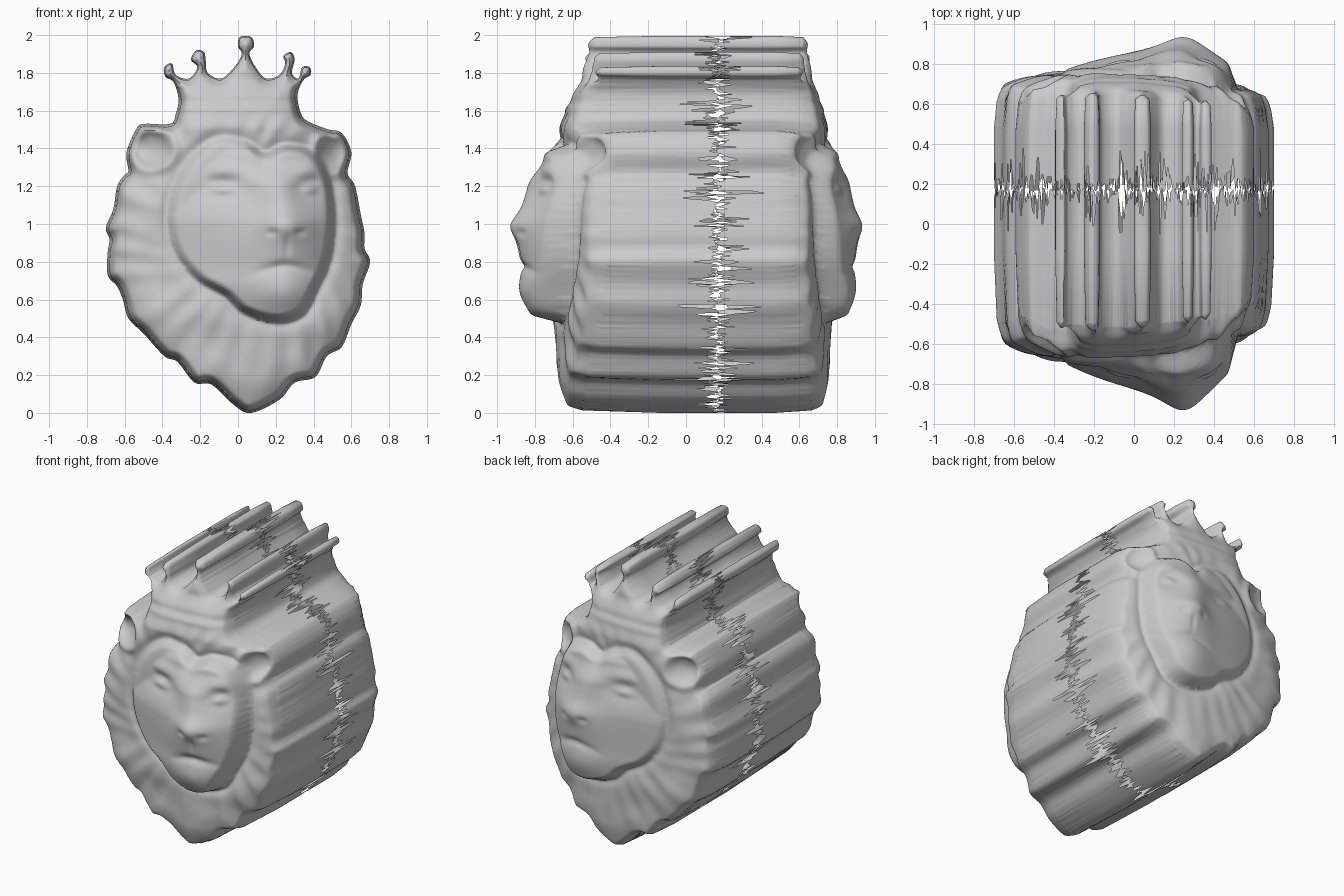
import bpy, bmesh, random
from math import exp, sin, atan2, hypot, pi
from mathutils import Vector, kdtree

if "Cube" in bpy.data.objects:
    bpy.data.objects.remove(bpy.data.objects["Cube"])

random.seed(4)

# Outline of the mane (left side then right side) and of the crown, as x, z
MANE_L = [(.07, 0), (-.02, .04), (-.14, .15), (-.23, .16), (-.32, .27), (-.39, .3), (-.5, .42),
          (-.58, .5), (-.61, .6), (-.64, .67), (-.69, .73), (-.69, .85), (-.68, .92), (-.7, .98),
          (-.66, 1.08), (-.64, 1.2), (-.6, 1.26), (-.58, 1.28), (-.59, 1.38), (-.54, 1.5),
          (-.5, 1.53), (-.36, 1.53)]
CROWN = [(-.33, 1.58), (-.315, 1.66), (-.34, 1.75), (-.385, 1.78), (-.39, 1.83), (-.35, 1.85),
         (-.33, 1.79), (-.26, 1.77), (-.215, 1.83), (-.25, 1.87), (-.22, 1.92), (-.18, 1.91),
         (-.17, 1.86), (-.16, 1.8), (-.09, 1.77), (-.02, 1.83), (.02, 1.9), (0, 1.94),
         (.01, 1.99), (.07, 1.99), (.085, 1.94), (.06, 1.9), (.1, 1.82), (.15, 1.77), (.22, 1.79),
         (.25, 1.85), (.24, 1.89), (.28, 1.91), (.3, 1.87), (.285, 1.8), (.32, 1.77),
         (.34, 1.83), (.38, 1.83), (.385, 1.79), (.345, 1.76), (.315, 1.68), (.34, 1.57)]
MANE_R = [(.4, 1.53), (.48, 1.5), (.55, 1.48), (.6, 1.38), (.58, 1.27), (.62, 1.2), (.65, 1.05),
          (.67, .95), (.67, .87), (.7, .8), (.66, .68), (.65, .57), (.6, .47), (.55, .35),
          (.47, .3), (.41, .19), (.3, .16), (.22, .07)]
# Outline of the raised face
FACE = [(-.1, 1.46), (-.22, 1.39), (-.31, 1.27), (-.37, 1.08), (-.34, .87), (-.22, .71),
        (-.07, .62), (.03, .53), (.2, .48), (.34, .52), (.42, .66), (.49, .83), (.51, 1.05),
        (.48, 1.25), (.4, 1.38), (.26, 1.42), (.14, 1.38), (.04, 1.44)]


def smooth_loop(pts, steps):
    """Closed Catmull-Rom curve through the points."""
    p = [Vector(q) for q in pts]
    out = []
    for i in range(len(p)):
        a, b, c, d = (p[(i + k - 1) % len(p)] for k in range(4))
        for s in range(steps):
            t = s / steps
            out.append(.5 * (2 * b + (c - a) * t + (2 * a - 5 * b + 4 * c - d) * t * t
                             + (3 * b - a - 3 * c + d) * t ** 3))
    return out


def make_tree(loop):
    tree = kdtree.KDTree(len(loop))
    for i, q in enumerate(loop):
        tree.insert((q.x, 0, q.y), i)
    tree.balance()
    return tree


def lerp(table, z):
    for (z0, v0), (z1, v1) in zip(table, table[1:]):
        if z <= z1:
            t = max(0, (z - z0) / (z1 - z0))
            t = t * t * (3 - 2 * t)
            return v0 + (v1 - v0) * t
    return table[-1][1]


def bump(x, z, cx, cz, sx, sz):
    return exp(-((x - cx) / sx) ** 2 - ((z - cz) / sz) ** 2)


outline = smooth_loop(MANE_L + CROWN + MANE_R, 5)
rim = smooth_loop(MANE_L + CROWN + MANE_R, 15)
face = smooth_loop(FACE, 12)
rim_tree, face_tree = make_tree(rim), make_tree(face)

MANE_Z = [(0, .66), (.2, .68), (.5, .70), (1.2, .69), (1.5, .67), (1.6, .64), (1.66, .61),
          (1.78, .56), (2, .53)]
FACE_Z = [(.48, .79), (.72, .83), (1.0, .84), (1.2, .80), (1.35, .75), (1.47, .69)]


def face_side(x, z):
    """Signed distance to the face outline, positive inside."""
    co, i, d = face_tree.find((x, 0, z))
    t = face[(i + 1) % len(face)] - face[i - 1]
    return d if t.x * (z - co.z) - t.y * (x - co.x) > 0 else -d


def mane_depth(x, z, s):
    h = lerp(MANE_Z, z) - .3 * (x + .1) ** 2
    # hair strands sweeping down and out from the face
    r, a = hypot(x - .06, z - 1.0), atan2(z - 1.0, x - .06)
    fade = min(1, max(0, -s / .15)) * (1 - min(1, max(0, (z - 1.5) / .1)))
    h += fade * (.005 * sin(17 * a + 5 * sin(4 * r + 3 * a)) + .003 * sin(31 * a + 9 * r))
    h += .006 * fade * sin(15 * r + 3 * sin(3 * a))
    # ears: set back, raised rim, hollow centre
    for cx, cz, w in ((-.46, 1.4, .14), (.5, 1.38, .11)):
        h -= .09 * bump(x, z, cx * 1.15, cz, .16, .16)
        d = hypot((x - cx) / w, (z - cz) / .13)
        h += .03 * exp(-((d - .85) / .25) ** 2) - .04 * exp(-(d / .55) ** 2)
    return h - .02 * exp(-(s / .04) ** 2)


def face_depth(x, z):
    dx = x - .22
    h = lerp(FACE_Z, z) - (1.7 if dx > 0 else .45) * dx * dx
    h += .05 * bump(x, z, .25, .88, .2, .13)                   # muzzle
    h += .05 * bump(x, z, .25, .99, .13, .07)                  # nose tip
    h += .06 * bump(x, z, .24, .63, .19, .13)                  # chin
    line = .78 - .6 * abs(x - .25) ** 1.5
    h -= .02 * exp(-((z - line) / .025) ** 2 - ((x - .25) / .13) ** 2)   # mouth
    h -= .01 * bump(x, z, .26, .88, .015, .06)                 # lip cleft
    mid = .25 - .25 * (z - 1.0)
    h += .045 * exp(-((x - mid) / .11) ** 2) * bump(0, z, 0, 1.14, 1, .15)  # bridge
    for nx in (.18, .33):
        h -= .015 * bump(x, z, nx, .955, .03, .02)             # nostrils
    for ex, w in ((-.08, .11), (.38, .07)):
        h -= .045 * bump(x, z, ex, 1.2, w, .055)               # eye socket
        h += .04 * bump(x, z, ex, 1.185, w * .65, .03)         # eye
        h += .02 * bump(x, z, ex, 1.29, w, .045)               # brow
    h -= .02 * bump(x, z, .14, 1.37, .05, .1)                  # forehead dip
    return h


def depth(x, z):
    s = face_side(x, z)
    t = min(1, max(0, (s + .015) / .06))
    t = t * t * (3 - 2 * t)
    m = mane_depth(x, z, s)
    h = m + t * (max(face_depth(x, z), m + .025) - m) if t else m
    d = rim_tree.find((x, 0, z))[2]
    soft = 1 - .6 * min(1, max(0, (z - 1.6) / .2))
    return h - soft * (.07 * max(0, 1 - d / .045) ** 2 + .04 * max(0, 1 - d / .16) ** 2)


def inset(x, z):
    """Slight inward squeeze near the outline, so the walls taper to the relief."""
    _, i, d = rim_tree.find((x, 0, z))
    t = (rim[(i + 1) % len(rim)] - rim[i - 1]).normalized()
    return Vector((t.y, 0, -t.x)) * (.014 * max(0, 1 - d / .05) * (.5 if z > 1.72 else 1))


# Flat plate in the outline shape, sliced into a fine grid
plate = bmesh.new()
plate.faces.new([plate.verts.new((q.x, 0, q.y)) for q in outline])
STEP = .0125
for axis, lo, hi in (((1, 0, 0), -.72, .72), ((0, 0, 1), 0, 2)):
    for k in range(1, int((hi - lo) / STEP)):
        v = lo + k * STEP + .0003
        bmesh.ops.bisect_plane(plate, geom=plate.verts[:] + plate.edges[:] + plate.faces[:],
                               dist=1e-5, plane_co=[c * v for c in axis], plane_no=axis)
bmesh.ops.remove_doubles(plate, verts=plate.verts[:], dist=.0008)
for v in plate.verts:
    v.co.y = -depth(v.co.x, v.co.z)

# Front and back shells: relief plus side wall, with a ragged open seam between them
SEAM = .17
for name, back in (("front_lion_relief", False), ("back_lion_relief", True)):
    bm = plate.copy()
    relief = bm.verts[:]
    if back:
        for v in relief:
            v.co.y = .94 - .7 * (.94 + v.co.y)
    edges = [e for e in bm.edges if len(e.link_faces) == 1]
    sign = 1 if back else -1
    for last in (False, True):
        geom = bmesh.ops.extrude_edge_only(bm, edges=edges)["geom"]
        edges = [g for g in geom if isinstance(g, bmesh.types.BMEdge)]
        for v in (g for g in geom if isinstance(g, bmesh.types.BMVert)):
            # gaps open in patches along the outline
            patch = max(0, sin(37 * v.co.x) * sin(41 * v.co.z + 1)) ** .5
            gap = .23 * random.random() ** 2 * (.4 + .8 * patch) - .01
            v.co.y = SEAM + sign * (gap if last else .3)
    for v in relief:
        v.co -= inset(v.co.x, v.co.z) * -1
    bmesh.ops.recalc_face_normals(bm, faces=bm.faces[:])
    probe = max(bm.faces, key=lambda f: sign * f.calc_center_median().y)
    if probe.normal.y * sign < 0:
        bmesh.ops.reverse_faces(bm, faces=bm.faces[:])
    mesh = bpy.data.meshes.new(name)
    bm.to_mesh(mesh)
    bm.free()
    obj = bpy.data.objects.new(name, mesh)
    bpy.context.collection.objects.link(obj)
    bpy.ops.object.select_all(action='DESELECT')
    obj.select_set(True)
    bpy.context.view_layer.objects.active = obj
    bpy.ops.object.shade_smooth_by_angle(angle=pi / 2.6)
plate.free()
